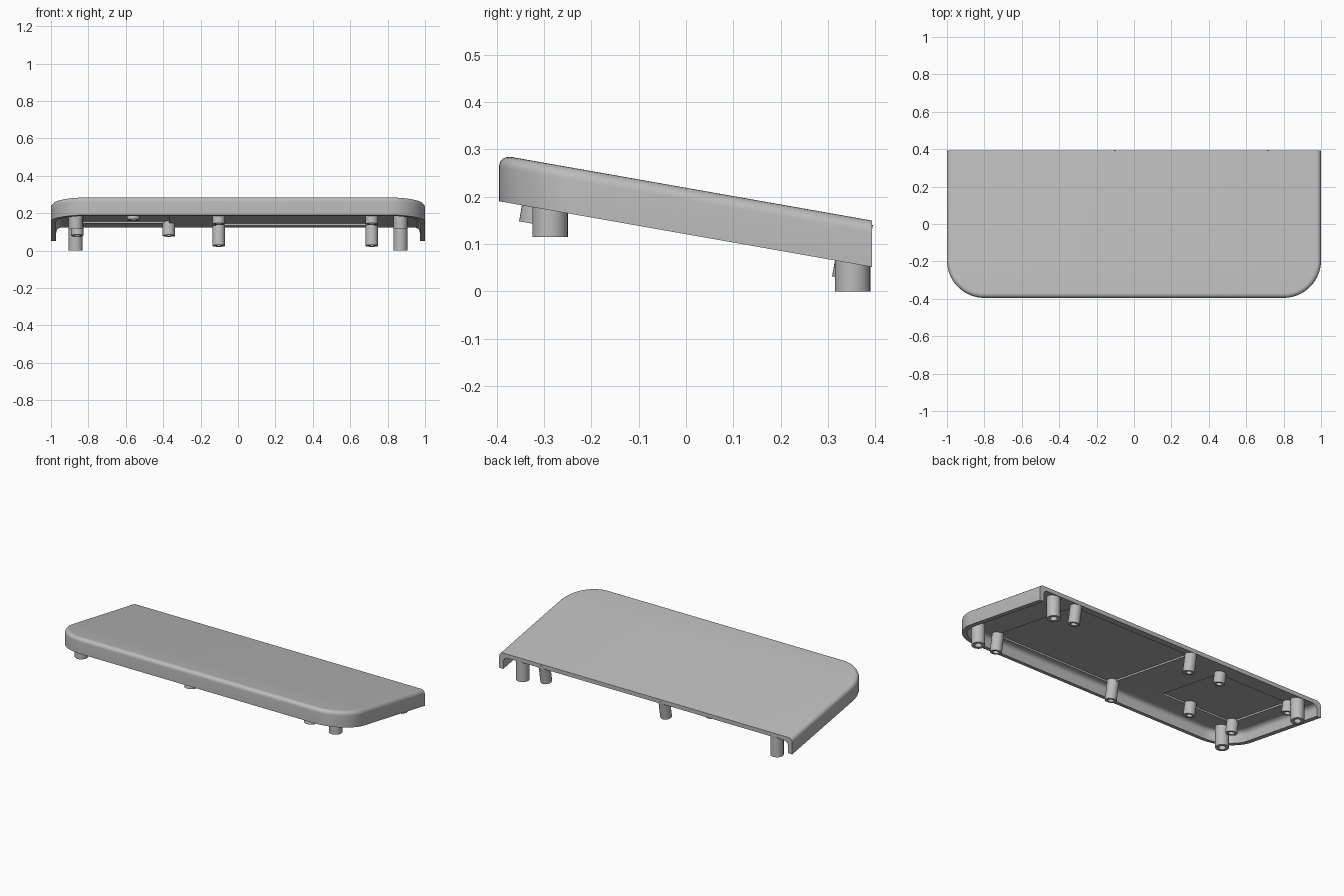
import bpy, bmesh
from math import sin, cos, pi, radians
from mathutils import Matrix, Vector

cube = bpy.data.objects.get("Cube")
if cube:
    bpy.data.objects.remove(cube)

SLOPE = 0.1763          # ten degree fall towards the back
BACK, FRONT = 0.393, -0.395
HEIGHT, WALL, ROOF = 0.098, 0.028, 0.025
TOP = 0.219             # height of the lid surface at the centre

grey = bpy.data.materials.new("plain_grey")
grey.use_nodes = True
grey.diffuse_color = (0.5, 0.5, 0.5, 1)
grey.node_tree.nodes["Principled BSDF"].inputs["Base Color"].default_value = (0.5, 0.5, 0.5, 1)


def surface(y):
    return TOP - SLOPE * y


def make(name, bm):
    bmesh.ops.recalc_face_normals(bm, faces=bm.faces)
    mesh = bpy.data.meshes.new(name)
    bm.to_mesh(mesh)
    bm.free()
    mesh.materials.append(grey)
    obj = bpy.data.objects.new(name, mesh)
    bpy.context.collection.objects.link(obj)
    return obj


def activate(obj):
    bpy.ops.object.select_all(action='DESELECT')
    obj.select_set(True)
    bpy.context.view_layer.objects.active = obj


def smooth(obj):
    activate(obj)
    bpy.ops.object.shade_smooth_by_angle(angle=radians(35))


def outline(inset, depth):
    """Open U path with two round front corners, following the slope."""
    radius, steps = 0.2, 16
    pts = [(1 - inset, BACK)]
    for side in (1, -1):
        arc = [(side * (1 - radius + (radius - inset) * cos(a)),
                FRONT + radius - (radius - inset) * sin(a))
               for a in (pi / 2 * i / steps for i in range(steps + 1))]
        pts += arc if side == 1 else arc[::-1]
    pts.append((inset - 1, BACK))
    return [(x, y, surface(y) - depth) for x, y in pts]


# Lid: wall section swept round the outline, open at the back
def quarter(r, inset, depth):
    return [(inset + r - r * cos(a), depth + r - r * sin(a))
            for a in (pi / 2 * i / 6 for i in range(7))]


section = quarter(0.026, 0, 0)[::-1] + [(0, HEIGHT), (WALL, HEIGHT)] + quarter(0.03, WALL, ROOF)
bm = bmesh.new()
rows = [[bm.verts.new(p) for p in outline(*s)] for s in section]
for a, b in zip(rows, rows[1:]):
    for i in range(len(a) - 1):
        bm.faces.new((a[i], a[i + 1], b[i + 1], b[i]))
bm.faces.new(rows[0])
bm.faces.new(rows[-1])
bm.faces.new([r[0] for r in rows] + [r[-1] for r in reversed(rows)])
lid = make("lid", bm)


# Shallow rectangular recesses in the underside
def recess(x0, x1, y0, y1):
    cut = bmesh.new()
    bmesh.ops.create_cube(cut, size=1)
    for v in cut.verts:
        x = x1 if v.co.x > 0 else x0
        y = y1 if v.co.y > 0 else y0
        v.co = (x, y, surface(y) - (0.015 if v.co.z > 0 else 0.04))
    cutter = make("recess_cutter", cut)
    cutter.hide_render = True
    activate(lid)
    mod = lid.modifiers.new("recess", 'BOOLEAN')
    mod.operation = 'DIFFERENCE'
    mod.solver = 'EXACT'
    mod.object = cutter
    bpy.ops.object.modifier_apply(modifier=mod.name)
    bpy.data.objects.remove(cutter)


recess(-0.10, 0.715, -0.32, 0.34)
recess(-0.86, -0.37, -0.20, 0.275)
smooth(lid)


# Round posts with a blind hole in the lower end
def post(name, x, y, z, radius, hole, length, tilted):
    bm = bmesh.new()
    sides = 28
    profile = [(radius, length), (radius, 0), (hole, 0), (hole, length * 0.6)]
    rings = [[bm.verts.new((r * cos(2 * pi * i / sides), r * sin(2 * pi * i / sides), h))
              for i in range(sides)] for r, h in profile]
    for a, b in zip(rings, rings[1:]):
        for i in range(sides):
            j = (i + 1) % sides
            bm.faces.new((a[i], a[j], b[j], b[i]))
    bm.faces.new(rings[0])
    bm.faces.new(rings[-1])
    turn = Matrix.Rotation(radians(-10 if tilted else 0), 4, 'X')
    bm.transform(Matrix.Translation(Vector((x, y, z))) @ turn)
    smooth(make(name, bm))


# Vertical feet
for side, word in ((1, "left"), (-1, "right")):
    for y, z, end in ((0.352, 0, "back"), (-0.287, 0.115, "front")):
        post(f"{end}_{word}_foot", side * 0.868, y, z, 0.0375, 0.02,
             surface(y) - 0.011 - z, False)

# Long mounting posts, square to the lid
for x, word in ((0.715, "left"), (-0.103, "middle")):
    for y, end in ((0.341, "back"), (-0.32, "front")):
        post(f"{end}_{word}_post", x, y, surface(y) - 0.133, 0.033, 0.018, 0.122, True)

# Short mounting posts for the small recess
for n, (x, y) in enumerate(((-0.37, 0.28), (-0.86, 0.275), (-0.86, -0.2), (-0.56, -0.2))):
    post(f"short_post_{n + 1}", x, y, surface(y) - 0.09, 0.033, 0.018, 0.08, True)
